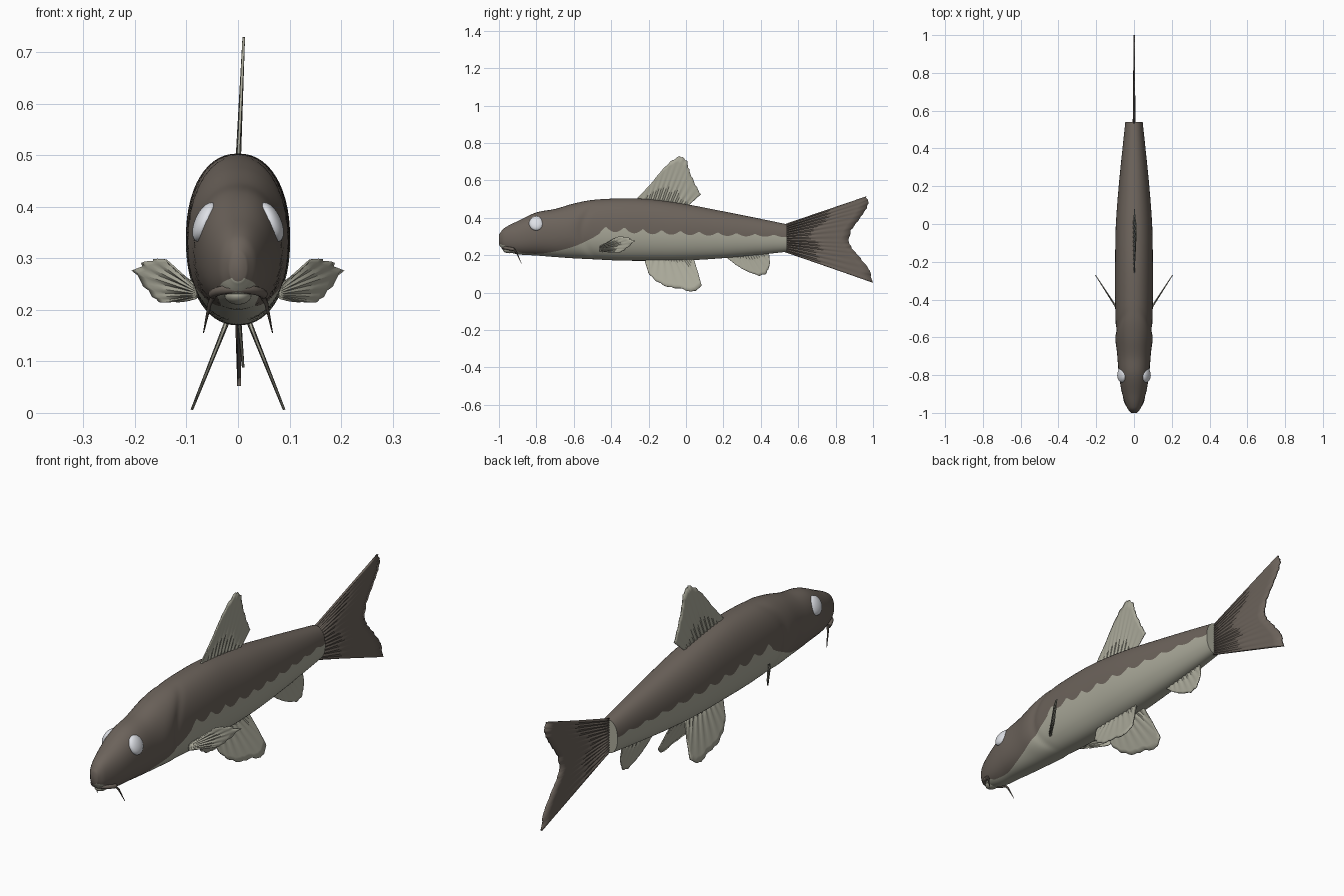
import bpy, bmesh, math
from mathutils import Vector

cube = bpy.data.objects.get("Cube")
if cube:
    bpy.data.objects.remove(cube, do_unlink=True)


def material(name, rgb):
    m = bpy.data.materials.new(name)
    m.use_nodes = True
    m.diffuse_color = (*rgb, 1)
    bsdf = m.node_tree.nodes["Principled BSDF"]
    bsdf.inputs["Base Color"].default_value = (*rgb, 1)
    bsdf.inputs["Roughness"].default_value = 0.7
    return m


BROWN = material("back brown", (0.15, 0.125, 0.105))
PALE = material("belly grey beige", (0.40, 0.395, 0.32))
WHITE = material("eye white", (0.80, 0.82, 0.87))
DARK = material("barbel dark", (0.07, 0.06, 0.05))


def finish(name, bm, mats, angle=40):
    bmesh.ops.recalc_face_normals(bm, faces=bm.faces)
    mesh = bpy.data.meshes.new(name)
    bm.to_mesh(mesh)
    bm.free()
    ob = bpy.data.objects.new(name, mesh)
    bpy.context.collection.objects.link(ob)
    for m in mats:
        mesh.materials.append(m)
    bpy.ops.object.select_all(action='DESELECT')
    ob.select_set(True)
    bpy.context.view_layer.objects.active = ob
    bpy.ops.object.shade_smooth_by_angle(angle=math.radians(angle))
    return ob


def smooth_lookup(table, y):
    """Hermite interpolation of table rows, keyed by their first value."""
    i = 0
    while i < len(table) - 2 and y > table[i + 1][0]:
        i += 1

    def slope(k, c):
        a, b = table[max(k - 1, 0)], table[min(k + 1, len(table) - 1)]
        return (b[c] - a[c]) / (b[0] - a[0])
    p, q = table[i], table[i + 1]
    d = q[0] - p[0]
    t = min(max((y - p[0]) / d, 0), 1)
    return [(2*t**3 - 3*t**2 + 1) * p[c] + (t**3 - 2*t*t + t) * d * slope(i, c)
            + (3*t*t - 2*t**3) * q[c] + (t**3 - t*t) * d * slope(i + 1, c)
            for c in range(1, len(p))]


# Body stations: y, bottom, top, half width
STATIONS = [(-1.0, .255, .31, .016), (-.975, .228, .342, .036), (-.9, .205, .382, .062),
            (-.8, .198, .428, .080), (-.7, .190, .447, .088), (-.6, .183, .476, .094),
            (-.5, .178, .495, .098), (-.35, .171, .503, .101), (-.2, .170, .499, .100),
            (0, .172, .472, .096), (.2, .184, .434, .081), (.4, .203, .394, .061),
            (.54, .218, .365, .046)]
# Height of the colour line along the side
LINE = [(-1.0, .262), (-.93, .235), (-.88, .213), (-.76, .210), (-.6, .246),
        (-.5, .292), (-.44, .322), (-.2, .312), (.54, .296)]


def colour_line(y):
    z = smooth_lookup(LINE, y)[0]
    if y > -.46:
        z += .03 * (1 - abs(math.sin(math.pi * (y + .43) / .1))) * (1.1 - y) / 1.5
    return z


def signed_power(v, p):
    return math.copysign(abs(v) ** p, v)


def body():
    bm = bmesh.new()
    rings, half, n = 170, 14, 2.2
    loops = []
    for r in range(rings + 1):
        f = r / rings
        y = -1 + 1.54 * f ** 1.15
        lo, hi, w = smooth_lookup(STATIONS, y)
        mid, h = (lo + hi) / 2, (hi - lo) / 2
        s = min(max((colour_line(y) - mid) / h, -.99), .99)
        tb = math.asin(signed_power(s, n / 2))
        low, top = -math.pi / 2, math.pi / 2
        angles = [low + (tb - low) * k / half for k in range(half)]
        angles += [tb + (top - tb) * k / half for k in range(half + 1)]
        pts = []
        for a in angles:
            z = mid + h * signed_power(math.sin(a), 2 / n)
            # gill cover: a swelling that ends in a curved crease
            d = y + .56 - .9 * (z - .33) ** 2 * 4
            swell = 1 + .05 * math.exp(-((d + .06) / .05) ** 2) - .05 * math.exp(-(d / .02) ** 2)
            pts.append((w * swell * max(math.cos(a), 0) ** (2 / n), y, z))
        ring = pts + [(-x, yy, z) for x, yy, z in reversed(pts[1:-1])]
        loops.append([bm.verts.new(p) for p in ring])
    count = len(loops[0])
    for a, b in zip(loops, loops[1:]):
        for k in range(count):
            j = (k + 1) % count
            face = bm.faces.new((a[k], a[j], b[j], b[k]))
            face.material_index = 1 if (k < half or k >= count - half) else 0
    bm.faces.new(loops[0]).material_index = 0
    bm.faces.new(loops[-1]).material_index = 1
    return finish("body", bm, [BROWN, PALE], 50)


def along(points, u):
    x = u * (len(points) - 1)
    i = min(int(x), len(points) - 2)
    return Vector(points[i]).lerp(Vector(points[i + 1]), x - i)


def fin(name, base, tips, place, mat, rays, ragged=.03, thick=.005):
    """Rippled sheet between a root line and an outer edge, both 2D."""
    bm = bmesh.new()
    cols, rows = rays * 4, 8
    grid = []
    for c in range(cols + 1):
        u = c / cols
        root, tip = along(base, u), along(tips, u)
        tip = root.lerp(tip, 1 - ragged * (c % 4) / 3)
        line = []
        for r in range(rows + 1):
            v = r / rows
            p = root.lerp(tip, v)
            off = .003 * math.cos(u * rays * math.tau) * (1 - v)
            line.append(bm.verts.new(place(p.x, p.y, off)))
        grid.append(line)
    for a, b in zip(grid, grid[1:]):
        for r in range(rows):
            bm.faces.new((a[r], a[r + 1], b[r + 1], b[r]))
    ob = finish(name, bm, [mat], 30)
    solid = ob.modifiers.new("thickness", 'SOLIDIFY')
    solid.thickness = thick
    solid.offset = 0
    return ob


def ball(name, centre, size, mat, tilt=0):
    bm = bmesh.new()
    bmesh.ops.create_uvsphere(bm, u_segments=28, v_segments=16, radius=1)
    ob = finish(name, bm, [mat], 60)
    ob.location, ob.scale, ob.rotation_euler = centre, size, (0, tilt, 0)
    return ob


def tube(name, points, radii, mat):
    cu = bpy.data.curves.new(name, 'CURVE')
    cu.dimensions = '3D'
    cu.bevel_depth = 1
    cu.bevel_resolution = 2
    cu.use_fill_caps = True
    sp = cu.splines.new('POLY')
    sp.points.add(len(points) - 1)
    for p, co, r in zip(sp.points, points, radii):
        p.co, p.radius = (*co, 1), r
    cu.materials.append(mat)
    ob = bpy.data.objects.new(name, cu)
    bpy.context.collection.objects.link(ob)


body()

# Middle fins, drawn in (y, z)
fin("tail_fin", [(.52, .222), (.52, .36)],
    [(1.0, .052), (.985, .12), (.93, .19), (.89, .235), (.87, .275), (.885, .335),
     (.93, .395), (.965, .445), (.98, .485), (.965, .515)],
    lambda y, z, o: (o + .004 * (y - .52), y, z), BROWN, 14, .012, .008)
fin("dorsal_fin", [(-.25, .485), (.0, .455)],
    [(-.26, .505), (-.19, .58), (-.13, .655), (-.08, .705), (-.03, .735),
     (.005, .71), (.02, .65), (.05, .58), (.08, .525)],
    lambda y, z, o: (o + .045 * (z - .48), y, z), PALE, 11)
fin("anal_fin", [(.22, .20), (.43, .215)],
    [(.22, .185), (.27, .145), (.32, .115), (.39, .088), (.43, .098), (.45, .15), (.445, .20)],
    lambda y, z, o: (o + .09 * (.2 - z), y, z), PALE, 8)

# Paired parts
for side, s in (("left", 1), ("right", -1)):
    fin(side + "_pelvic_fin", [(-.20, .19), (.03, .19)],
        [(-.22, .165), (-.20, .10), (-.16, .06), (-.10, .028), (-.03, .02),
         (.035, .0), (.085, .03), (.07, .09), (.045, .17)],
        lambda y, z, o: (s * (.024 + .40 * (.17 - z) + o), y, z), PALE, 9)
    fin(side + "_pectoral_fin", [(.082, .222), (.082, .248)],
        [(.11, .215), (.155, .214), (.175, .235), (.205, .276), (.18, .296),
         (.145, .302), (.12, .275)],
        lambda x, z, o: (s * (x + o), -.455 + 1.55 * (x - .085) - o * .6, z), PALE, 8, .06, .004)
    ball(side + "_eye", (s * .064, -.8, .37), (.02, .039, .041), WHITE, -s * .42)
    tube(side + "_barbel", [(s * .045, -.92, .232), (s * .055, -.905, .212), (s * .067, -.88, .155)],
         [.006, .004, .001], DARK)

# Mouth
arc = [math.radians(a) for a in range(-80, 81, 16)]
tube("upper_lip", [(.05 * math.sin(a), -.905 - .073 * math.cos(a), .228 + .013 * math.cos(a))
                   for a in arc], [.009] * len(arc), BROWN)
ball("chin", (0, -.945, .228), (.026, .035, .018), PALE)
